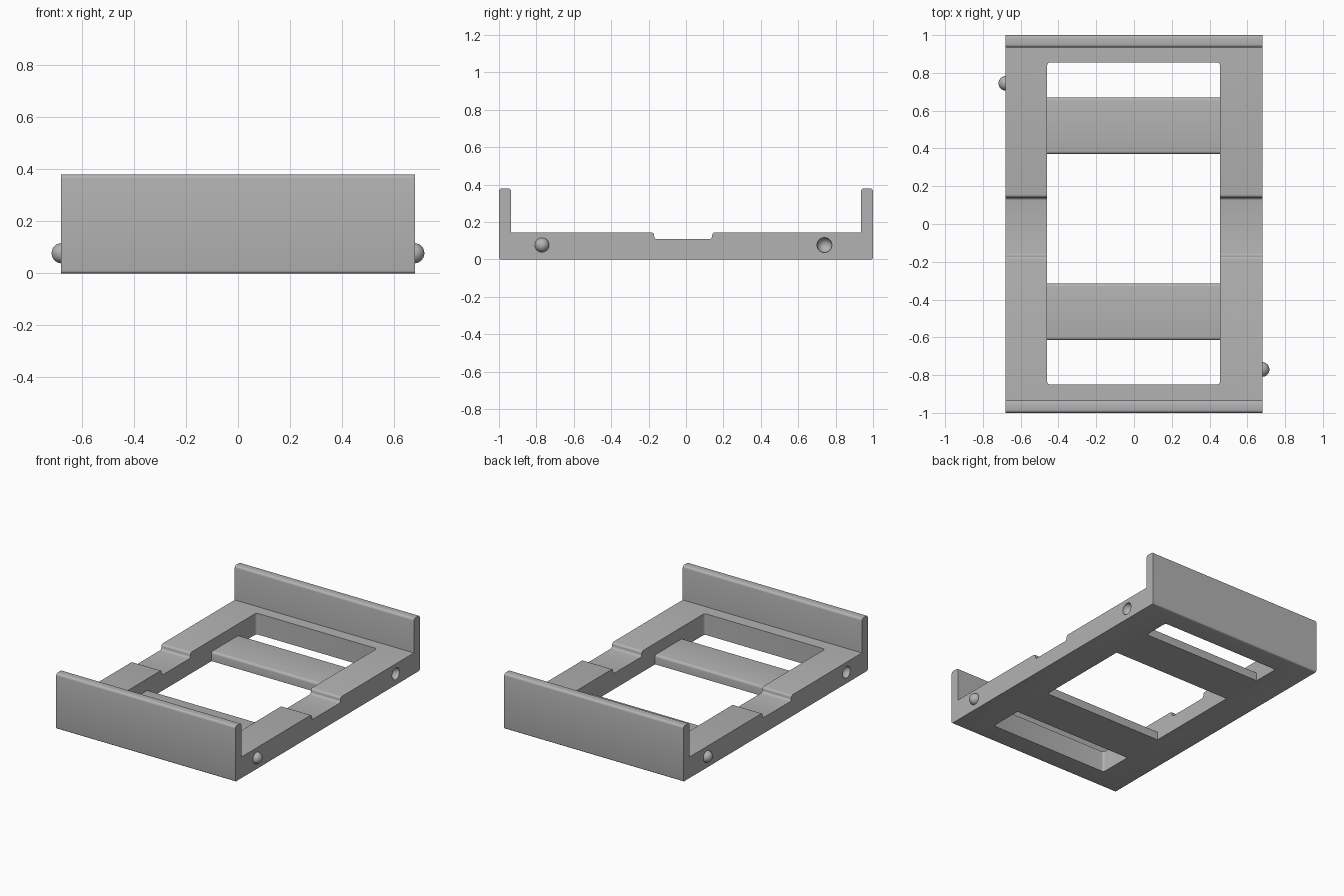
import bpy, bmesh, math
from mathutils import Vector

cube = bpy.data.objects.get("Cube")
if cube:
    bpy.data.objects.remove(cube, do_unlink=True)

grey = bpy.data.materials.new("plain_grey")
grey.use_nodes = True
COLOR = (0.45, 0.45, 0.45, 1)
grey.diffuse_color = COLOR
grey.node_tree.nodes["Principled BSDF"].inputs["Base Color"].default_value = COLOR


def rounded(points, steps=4):
    """Round each (u, v, radius) corner with a short curve."""
    out = []
    for i, (u, v, r) in enumerate(points):
        p = Vector((u, v))
        if not r:
            out.append(p)
            continue
        a = p + (Vector(points[i - 1][:2]) - p).normalized() * r
        b = p + (Vector(points[(i + 1) % len(points)][:2]) - p).normalized() * r
        centre = a + b - p
        for k in range(steps + 1):
            t = math.pi / 2 * k / steps
            out.append(centre + (a - centre) * math.cos(t) + (b - centre) * math.sin(t))
    return out


def prism(name, points, low, high, axis):
    """Extrude a profile along x (profile in y, z) or z (profile in x, y)."""
    place = (lambda p: (low, *p)) if axis == "x" else (lambda p: (*p, low))
    bm = bmesh.new()
    face = bm.faces.new([bm.verts.new(place(p)) for p in rounded(points)])
    grown = bmesh.ops.extrude_face_region(bm, geom=[face])["geom"]
    shift = Vector((high - low, 0, 0) if axis == "x" else (0, 0, high - low))
    bmesh.ops.translate(bm, vec=shift, verts=[g for g in grown if isinstance(g, bmesh.types.BMVert)])
    bmesh.ops.recalc_face_normals(bm, faces=bm.faces)
    mesh = bpy.data.meshes.new(name)
    bm.to_mesh(mesh)
    bm.free()
    obj = bpy.data.objects.new(name, mesh)
    bpy.context.collection.objects.link(obj)
    mesh.materials.append(grey)
    return obj


def ball(name, x, y, radius):
    bpy.ops.mesh.primitive_uv_sphere_add(segments=32, ring_count=16, radius=radius,
                                         location=(x, y, PEG_Z), rotation=(0, math.pi / 2, 0))
    obj = bpy.context.object
    obj.name = name
    obj.data.materials.append(grey)
    return obj


def smooth(obj):
    bpy.ops.object.select_all(action="DESELECT")
    obj.select_set(True)
    bpy.context.view_layer.objects.active = obj
    bpy.ops.object.shade_smooth_by_angle(angle=math.radians(35))


def cut(obj, cutter):
    mod = obj.modifiers.new("cut", "BOOLEAN")
    mod.operation, mod.solver, mod.object = "DIFFERENCE", "EXACT", cutter
    bpy.context.view_layer.objects.active = obj
    bpy.ops.object.modifier_apply(modifier=mod.name)
    bpy.data.objects.remove(cutter, do_unlink=True)


HALF, PEG_Z, R = 0.68, 0.077, 0.016
FLOOR, NOTCH, WALL = 0.145, 0.108, 0.38
LEFT, RIGHT = -0.46, 0.455

# Tray frame with end walls and a shallow notch in each rail
frame = prism("frame", [
    (-1, 0, 0.01), (1, 0, 0.01), (1, WALL, R), (0.935, WALL, R), (0.935, FLOOR, 0),
    (0.14, FLOOR, R), (0.14, NOTCH, R), (-0.17, NOTCH, R), (-0.17, FLOOR, R),
    (-0.935, FLOOR, 0), (-0.935, WALL, R), (-1, WALL, R)], -HALF, HALF, "x")

# Central opening
cut(frame, prism("opening_cutter", [
    (LEFT, -0.85, R), (RIGHT, -0.85, R), (RIGHT, 0.855, R), (LEFT, 0.855, R)], -0.1, 0.5, "z"))

# Side sockets and the pegs opposite them
for side, socket_y, peg_y, label in ((1, 0.74, -0.77, "left"), (-1, -0.77, 0.745, "right")):
    cut(frame, ball("socket_cutter", side * HALF, socket_y, 0.04))
    smooth(ball(label + "_peg", side * (HALF - 0.002), peg_y, 0.039))
smooth(frame)

# Low cross bars between the rails
for name, y0, y1 in (("front_bar", -0.615, -0.315), ("back_bar", 0.37, 0.67)):
    smooth(prism(name, [(y0, 0, 0), (y1, 0, 0), (y1, 0.065, R), (y0, 0.065, R)], LEFT, RIGHT, "x"))
